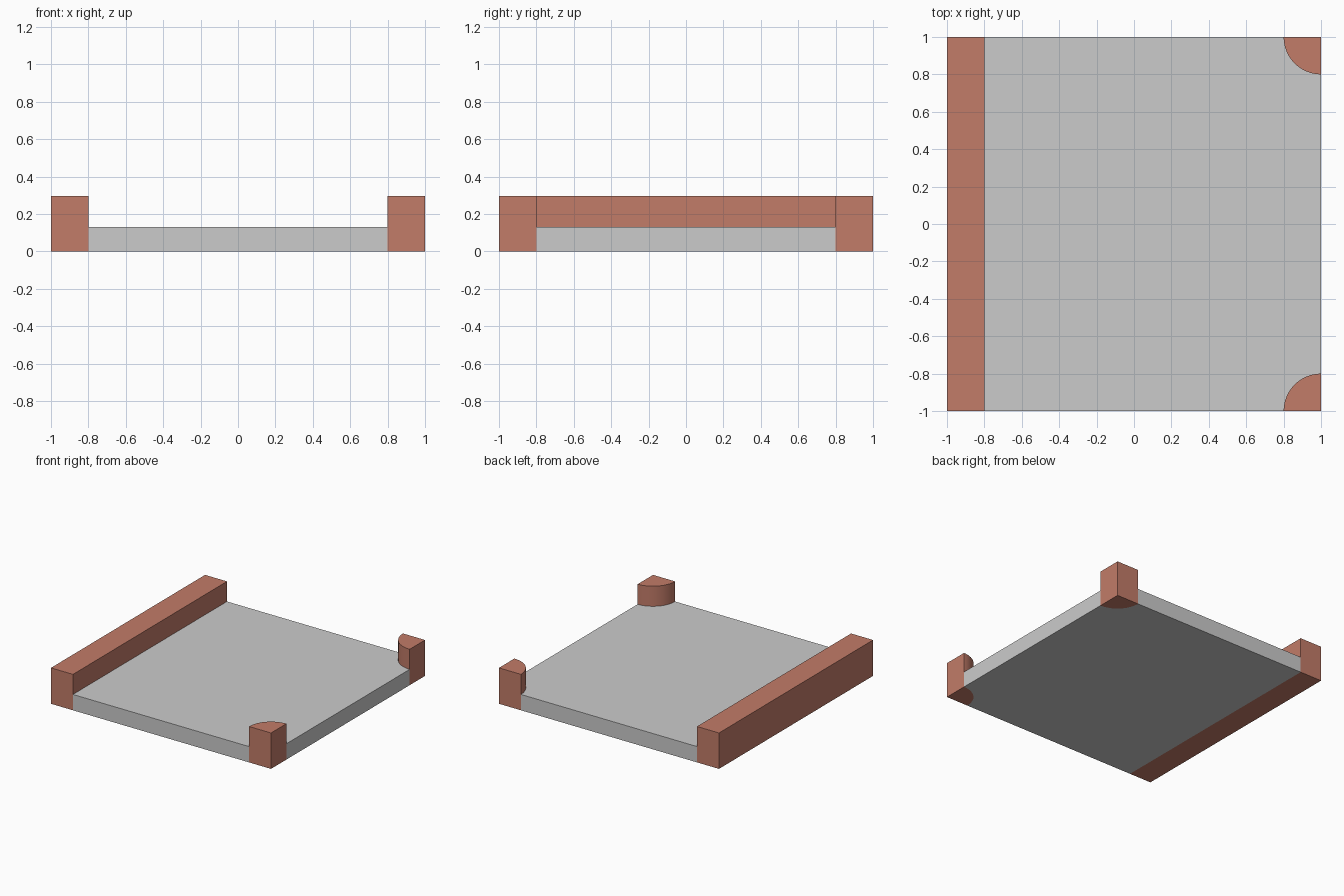
import bpy, bmesh
from math import cos, sin, pi, radians

if "Cube" in bpy.data.objects:
    bpy.data.objects.remove(bpy.data.objects["Cube"])

FLOOR_H, WALL_H, R, SEGS = 0.13, 0.295, 0.2, 16

brick = bpy.data.materials.new("brick_red")
brick.diffuse_color = (0.54, 0.2, 0.14, 1)
brick.use_nodes = True
brick.node_tree.nodes["Principled BSDF"].inputs["Base Color"].default_value = brick.diffuse_color


def extrude_outline(name, points, height, material=None):
    """Raise a flat outline from z = 0 into a solid with sharp edges."""
    bm = bmesh.new()
    face = bm.faces.new([bm.verts.new((x, y, 0)) for x, y in points])
    top = bmesh.ops.extrude_face_region(bm, geom=[face], use_keep_orig=True)["geom"]
    bmesh.ops.translate(bm, vec=(0, 0, height),
                        verts=[v for v in top if isinstance(v, bmesh.types.BMVert)])
    bmesh.ops.recalc_face_normals(bm, faces=bm.faces)
    mesh = bpy.data.meshes.new(name)
    bm.to_mesh(mesh)
    bm.free()
    obj = bpy.data.objects.new(name, mesh)
    bpy.context.collection.objects.link(obj)
    if material:
        mesh.materials.append(material)
    bpy.ops.object.select_all(action='DESELECT')
    obj.select_set(True)
    bpy.context.view_layer.objects.active = obj
    bpy.ops.object.shade_smooth_by_angle(angle=radians(30))
    return obj


def corner_arc(side):
    """Quarter circle around the corner (1, side), from the y edge to the x edge."""
    angles = [pi / 2 * i / SEGS for i in range(SEGS + 1)]
    return [(1 - R * cos(a), side * (1 - R * sin(a))) for a in angles]


# Floor slab, fitted between the long wall and the round corner posts
floor_outline = [(R - 1, 1), (R - 1, -1)] + corner_arc(-1) + corner_arc(1)[::-1]
extrude_outline("floor", floor_outline, FLOOR_H)

# Straight wall along the left edge
extrude_outline("left_wall", [(-1, -1), (R - 1, -1), (R - 1, 1), (-1, 1)], WALL_H, brick)

# Quarter-round posts on the two right corners
for name, side in (("front_corner_post", -1), ("back_corner_post", 1)):
    extrude_outline(name, [(1, side)] + corner_arc(side), WALL_H, brick)
